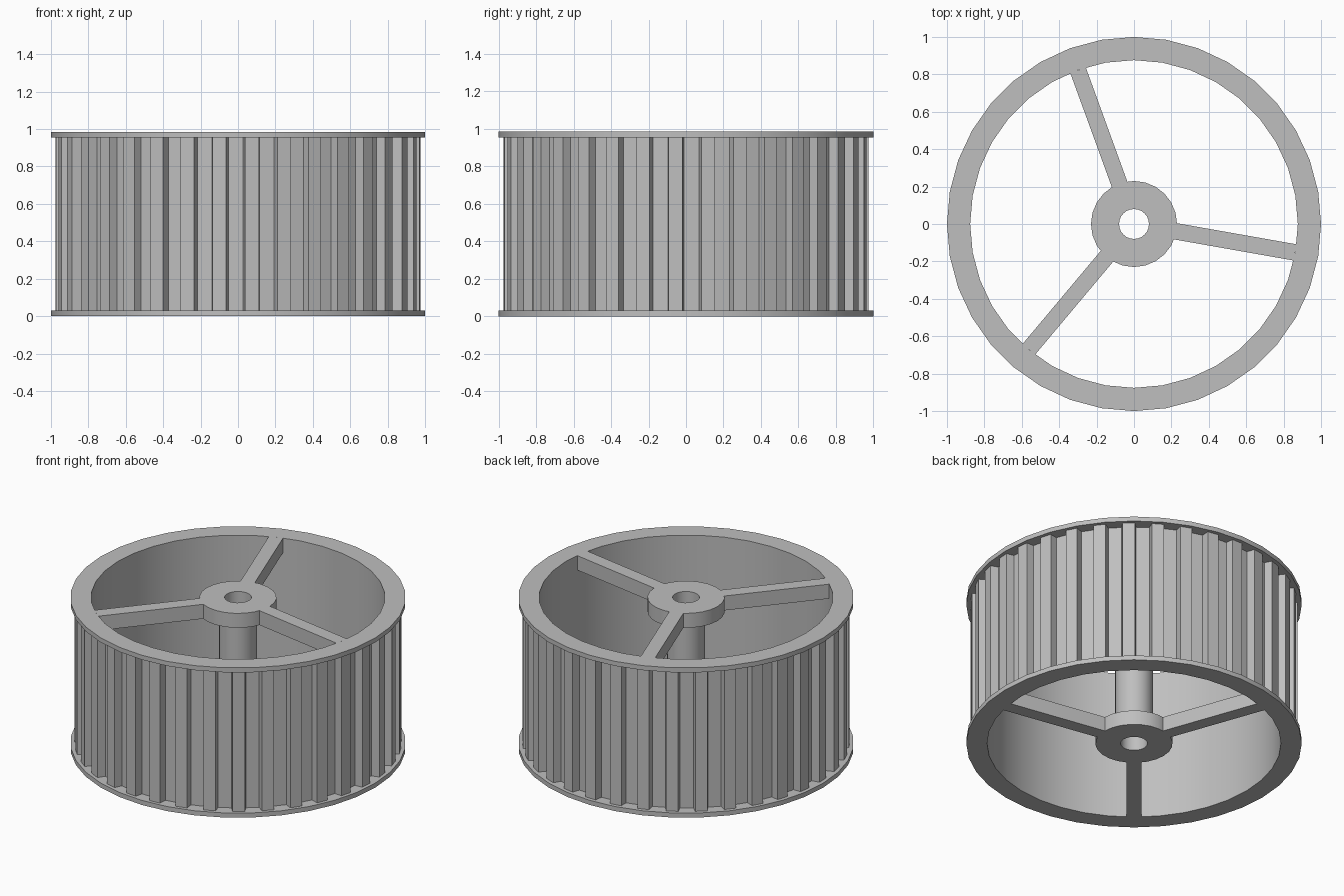
import bpy
import bmesh
from math import radians, cos, sin, pi

HEIGHT = 0.985
FLANGE = 0.03
SPOKE_DEPTH = 0.095
TEETH = 35

if "Cube" in bpy.data.objects:
    bpy.data.objects.remove(bpy.data.objects["Cube"], do_unlink=True)

grey = bpy.data.materials.new("plain_grey")
grey.use_nodes = True
colour = (0.52, 0.52, 0.52, 1)
grey.diffuse_color = colour
grey.node_tree.nodes["Principled BSDF"].inputs["Base Color"].default_value = colour


def finish(name, bm):
    mesh = bpy.data.meshes.new(name)
    bm.to_mesh(mesh)
    bm.free()
    mesh.materials.append(grey)
    ob = bpy.data.objects.new(name, mesh)
    bpy.context.collection.objects.link(ob)
    bpy.ops.object.select_all(action='DESELECT')
    ob.select_set(True)
    bpy.context.view_layer.objects.active = ob
    bpy.ops.object.shade_smooth_by_angle(angle=radians(30))
    return ob


def bridge(bm, lower, upper):
    n = len(lower)
    for i in range(n):
        k = (i + 1) % n
        bm.faces.new((lower[i], lower[k], upper[k], upper[i]))


def lathe(name, profile, steps, closed):
    """Turn a counter-clockwise (radius, z) profile about the z axis."""
    bm = bmesh.new()
    rings = [[bm.verts.new((r * cos(2 * pi * i / steps), r * sin(2 * pi * i / steps), z))
              for i in range(steps)] for r, z in profile]
    for a, b in zip(rings, rings[1:]):
        bridge(bm, a, b)
    if closed:
        bridge(bm, rings[-1], rings[0])
    return finish(name, bm)


# Drum wall with a flange at each end; its outside is closed by the toothed band
top = HEIGHT - FLANGE
lathe("drum_and_flanges",
      [(0.915, top), (1, top), (1, HEIGHT), (0.876, HEIGHT),
       (0.876, 0), (1, 0), (1, FLANGE), (0.915, FLANGE)], 36, False)

# Toothed band: slightly tapered teeth around the drum
outline = []
for t in range(TEETH):
    middle = -85.6 + t * 360 / TEETH
    for r, offset in ((0.925, -2.7), (0.975, -2.15), (0.975, 2.15), (0.925, 2.7)):
        a = radians(middle + offset)
        outline.append((r * cos(a), r * sin(a)))
bm = bmesh.new()
bridge(bm, *[[bm.verts.new((x, y, z)) for x, y in outline] for z in (FLANGE, top)])
finish("toothed_band", bm)

# Hollow axle with a wide hub at each end
low, high = SPOKE_DEPTH, HEIGHT - SPOKE_DEPTH
lathe("axle_and_hubs",
      [(0.08, 0), (0.23, 0), (0.23, low), (0.113, low),
       (0.113, high), (0.23, high), (0.23, HEIGHT), (0.08, HEIGHT)], 24, True)

# Three spokes at each end
for end, z in (("bottom", low / 2), ("top", HEIGHT - low / 2)):
    for n in range(3):
        bm = bmesh.new()
        bmesh.ops.create_cube(bm, size=1)
        for v in bm.verts:
            v.co.x = 0.548 + v.co.x * 0.654
            v.co.y *= 0.088
            v.co.z *= SPOKE_DEPTH
        spoke = finish(f"{end}_spoke_{n + 1}", bm)
        spoke.location.z = z
        spoke.rotation_euler.z = radians(-10 + 120 * n)
